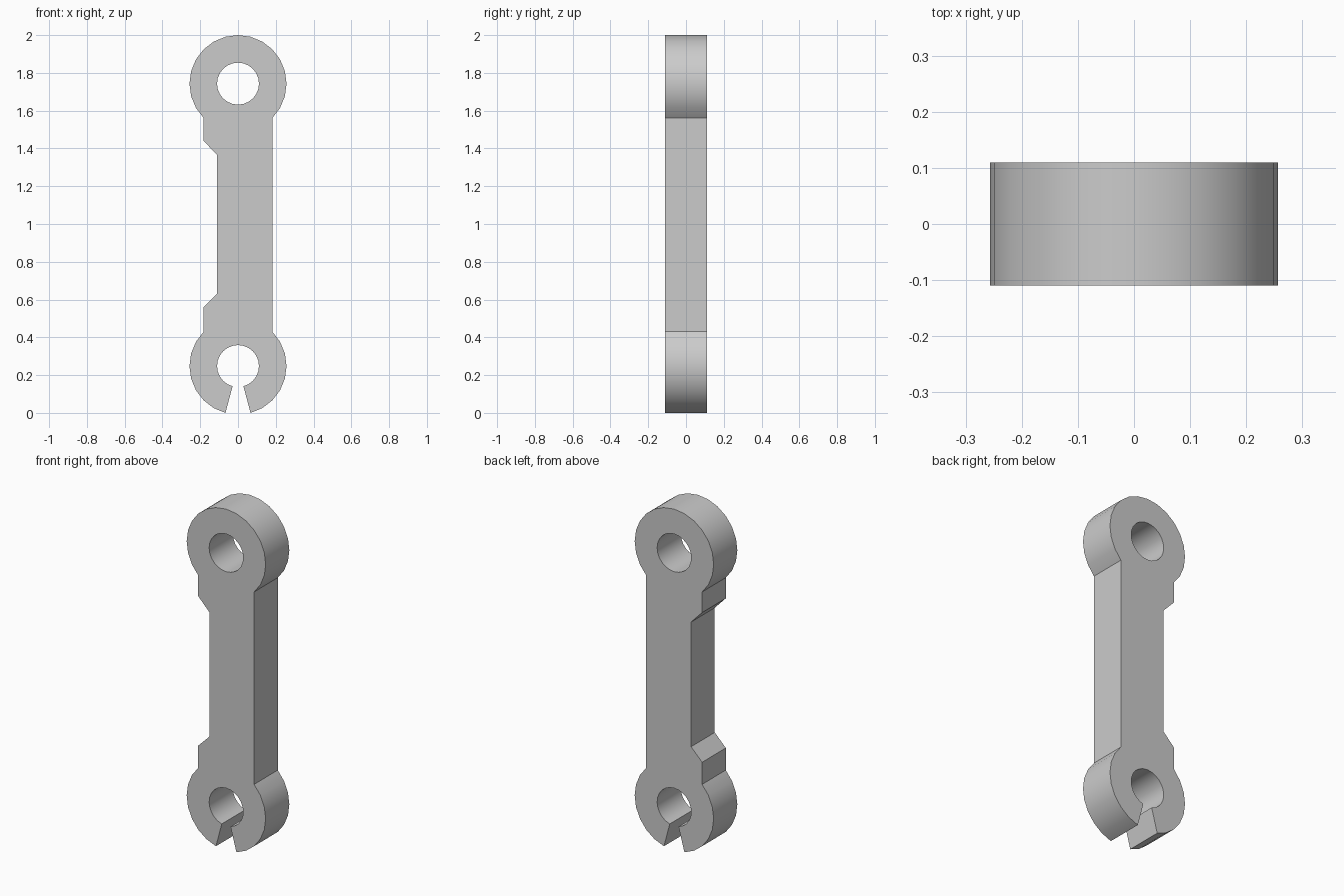
import bpy, bmesh
from math import radians, cos, sin

if "Cube" in bpy.data.objects:
    bpy.data.objects.remove(bpy.data.objects["Cube"])

R, HOLE, DEPTH = 0.257, 0.111, 0.22
TOP, BOTTOM = 1.743, 0.248
STEP = 15


def arc(z, r, start, end):
    """Points on a 24-sided ring from start to end degrees, in the x-z plane."""
    s = STEP if end > start else -STEP
    return [(r * cos(radians(a)), z + r * sin(radians(a)))
            for a in range(start, end + s, s)]


# Outline: clip ring right half, top eye, notched left side, clip ring left half, clip bore
outline = arc(BOTTOM, R, -75, 45)
outline += arc(TOP, R, -45, 225)
outline += [(-0.182, 1.44), (-0.11, 1.365), (-0.11, 0.632), (-0.182, 0.56)]
outline += arc(BOTTOM, R, 135, 255)
outline += arc(BOTTOM, HOLE, 255, -75)

# Closed bore of the top eye
bore = arc(TOP, HOLE, 0, 345)

bm = bmesh.new()
edges = []
for loop in (outline, bore):
    vs = [bm.verts.new((x, -DEPTH / 2, z)) for x, z in loop]
    edges += [bm.edges.new((vs[i - 1], vs[i])) for i in range(len(vs))]
bmesh.ops.triangle_fill(bm, use_beauty=True, edges=edges, normal=(0, -1, 0))

# Thicken the plate
ext = bmesh.ops.extrude_face_region(bm, geom=bm.faces[:], use_keep_orig=True)
moved = [g for g in ext["geom"] if isinstance(g, bmesh.types.BMVert)]
bmesh.ops.translate(bm, verts=moved, vec=(0, DEPTH, 0))
bmesh.ops.recalc_face_normals(bm, faces=bm.faces[:])

mesh = bpy.data.meshes.new("link_arm")
bm.to_mesh(mesh)
bm.free()
arm = bpy.data.objects.new("link_arm", mesh)
bpy.context.collection.objects.link(arm)

# Smooth rings, crisp rims
bpy.context.view_layer.objects.active = arm
arm.select_set(True)
bpy.ops.object.shade_smooth_by_angle(angle=radians(30))
